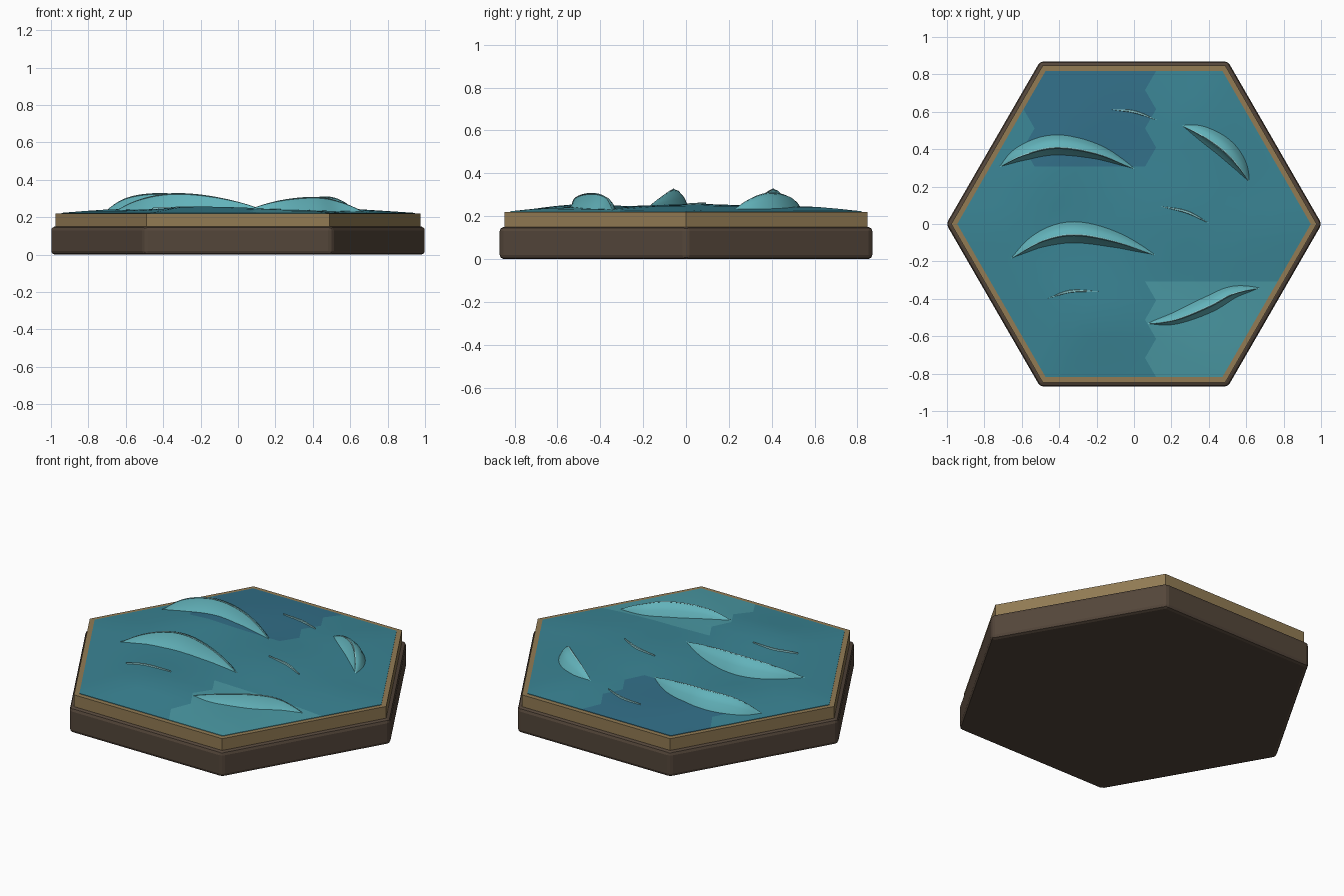
import bpy, bmesh, math
from mathutils import Vector

if "Cube" in bpy.data.objects:
    bpy.data.objects.remove(bpy.data.objects["Cube"])


def material(name, hexcode):
    def lin(i):
        c = int(hexcode[i:i + 2], 16) / 255
        return c / 12.92 if c < 0.04 else ((c + 0.055) / 1.055) ** 2.4
    m = bpy.data.materials.new(name)
    m.diffuse_color = (lin(0), lin(2), lin(4), 1)
    m.use_nodes = True
    m.node_tree.nodes["Principled BSDF"].inputs["Base Color"].default_value = m.diffuse_color
    return m


BASE = material("dark_wood", "54463a")
RIM = material("tan_wood", "927b54")
WATER = [material("water_mid", "3a8494"), material("water_deep", "326f88"),
         material("water_shallow", "4a98a3")]
WAVE = material("wave", "62b2ba")
FOAM = material("foam", "8cc8cc")


def finish(name, bm, mats, smooth=None):
    bmesh.ops.recalc_face_normals(bm, faces=bm.faces)
    me = bpy.data.meshes.new(name)
    bm.to_mesh(me)
    bm.free()
    ob = bpy.data.objects.new(name, me)
    bpy.context.collection.objects.link(ob)
    for m in mats:
        me.materials.append(m)
    if smooth:
        bpy.ops.object.select_all(action='DESELECT')
        ob.select_set(True)
        bpy.context.view_layer.objects.active = ob
        bpy.ops.object.shade_smooth_by_angle(angle=math.radians(smooth))
    return ob


def hex_prism(name, radius, z0, z1, mat, bevel):
    bm = bmesh.new()
    ring = [bm.verts.new((radius * math.cos(i * math.pi / 3),
                          radius * math.sin(i * math.pi / 3), z0)) for i in range(6)]
    f = bm.faces.new(ring)
    top = bmesh.ops.extrude_face_region(bm, geom=[f])["geom"]
    for v in top:
        if isinstance(v, bmesh.types.BMVert):
            v.co.z = z1
    if bevel:
        bmesh.ops.bevel(bm, geom=bm.edges[:], offset=bevel, segments=2,
                        profile=0.5, affect='EDGES')
    return finish(name, bm, [mat])


# Stepped wooden tile
hex_prism("base", 1.004, 0, 0.15, BASE, 0.02)
hex_prism("rim", 0.977, 0.14, 0.22, RIM, 0)


# Gently rippled water sheet
def water_z(x, y):
    r = max(abs(y), abs(x) * 0.866 + abs(y) * 0.5) / 0.818
    fade = min(1, max(0, (1 - r) / 0.35))
    return 0.223 + fade * (0.025 + 0.009 * math.sin(5 * x + 2 * y + 0.5)
                           * math.cos(6 * y - 1.5 * x))


bm = bmesh.new()
bmesh.ops.create_circle(bm, cap_ends=True, cap_tris=True, segments=6, radius=0.945)
if abs(max(v.co.x for v in bm.verts) - 0.945) > 0.01:
    for v in bm.verts:
        v.co.x, v.co.y = v.co.y, v.co.x
bmesh.ops.subdivide_edges(bm, edges=bm.edges[:], cuts=7, use_grid_fill=True)
for v in bm.verts:
    v.co.z = water_z(v.co.x, v.co.y)
for f in bm.faces:
    c = f.calc_center_median()
    if c.x < 0.08 and c.y > 0.33 and c.x > -0.55:
        f.material_index = 1
    elif c.x > 0.08 and c.y < -0.33 and c.x < 0.75:
        f.material_index = 2
border = [e for e in bm.edges if e.is_boundary]
skirt = bmesh.ops.extrude_edge_only(bm, edges=border)["geom"]
for v in skirt:
    if isinstance(v, bmesh.types.BMVert):
        v.co.z = 0.2
finish("water", bm, WATER, 25)


# Smooth path through a few points, sampled with side directions
def sample(points, n):
    p = [Vector(q) for q in points]
    p = [2 * p[0] - p[1]] + p + [2 * p[-1] - p[-2]]
    pts = []
    for k in range(n + 1):
        s = k / n * (len(p) - 3)
        i = min(int(s), len(p) - 4)
        t = s - i
        a, b, c, d = p[i:i + 4]
        pts.append(0.5 * (2 * b + (c - a) * t + (2 * a - 5 * b + 4 * c - d) * t * t
                          + (3 * b - a - 3 * c + d) * t ** 3))
    out = []
    for k, q in enumerate(pts):
        d = (pts[min(k + 1, n)] - pts[max(k - 1, 0)]).normalized()
        out.append((k / n, q, Vector((-d.y, d.x))))
    return out


# Closed section swept along a path, tapering to both ends
def sweep(name, points, section, mat, smooth, n=24):
    bm = bmesh.new()
    rings = []
    for t, q, side in sample(points, n):
        ring = []
        for off, z in section(max(0.06, math.sin(math.pi * t)), q):
            c = q + side * off
            ring.append(bm.verts.new((c.x, c.y, z)))
        rings.append(ring)
    m = len(rings[0])
    for a, b in zip(rings, rings[1:]):
        for j in range(m):
            bm.faces.new((a[j], a[(j + 1) % m], b[(j + 1) % m], b[j]))
    bm.faces.new(rings[0])
    bm.faces.new(rings[-1])
    finish(name, bm, [mat], smooth)


PROFILE = [(-1, 0), (-0.7, 0.3), (-0.4, 0.6), (-0.2, 1), (0.15, 0.93), (0.6, 0.6), (1, 0)]


def wave(name, points, half, crest):
    def body(s, q):
        low = water_z(*q) - 0.012
        w = half * s ** 0.75
        h = (crest - low) * s ** 0.8
        return [(u * w, low + v * h) for u, v in PROFILE]

    def lip(s, q):
        low = water_z(*q) - 0.012
        z = low + (crest - low) * s ** 0.8
        o = -0.2 * half * s ** 0.75
        r = 0.005 * s
        return [(o + r, z), (o, z + r * 0.6), (o - r, z), (o, z - r)]
    sweep(name, points, body, WAVE, 35)
    sweep(name + "_crest", points, lip, FOAM, 60)


# Crescent waves
wave("wave_back_left", [(-0.72, 0.305), (-0.6, 0.375), (-0.42, 0.42), (-0.2, 0.385),
                        (0.015, 0.29)], 0.06, 0.326)
wave("wave_middle", [(-0.66, -0.185), (-0.5, -0.085), (-0.32, -0.045), (-0.1, -0.085),
                     (0.125, -0.17)], 0.063, 0.326)
wave("wave_front_right", [(0.06, -0.535), (0.22, -0.505), (0.4, -0.43), (0.53, -0.365),
                          (0.68, -0.34)], 0.05, 0.306)
wave("wave_back_right", [(0.25, 0.53), (0.36, 0.485), (0.475, 0.41), (0.56, 0.32),
                         (0.62, 0.22)], 0.058, 0.308)


# Thin foam streaks lying on the water
def streak(name, points):
    def section(s, q):
        z = water_z(*q)
        w = 0.008 * s
        return [(-w, z - 0.004), (-w * 0.6, z + 0.007), (w * 0.6, z + 0.007), (w, z - 0.004)]
    sweep(name, points, section, FOAM, 30, 10)


streak("streak_back", [(-0.13, 0.613), (0.0, 0.6), (0.12, 0.557)])
streak("streak_middle", [(0.14, 0.094), (0.28, 0.065), (0.4, 0.005)])
streak("streak_front", [(-0.46, -0.398), (-0.34, -0.36), (-0.19, -0.36)])
